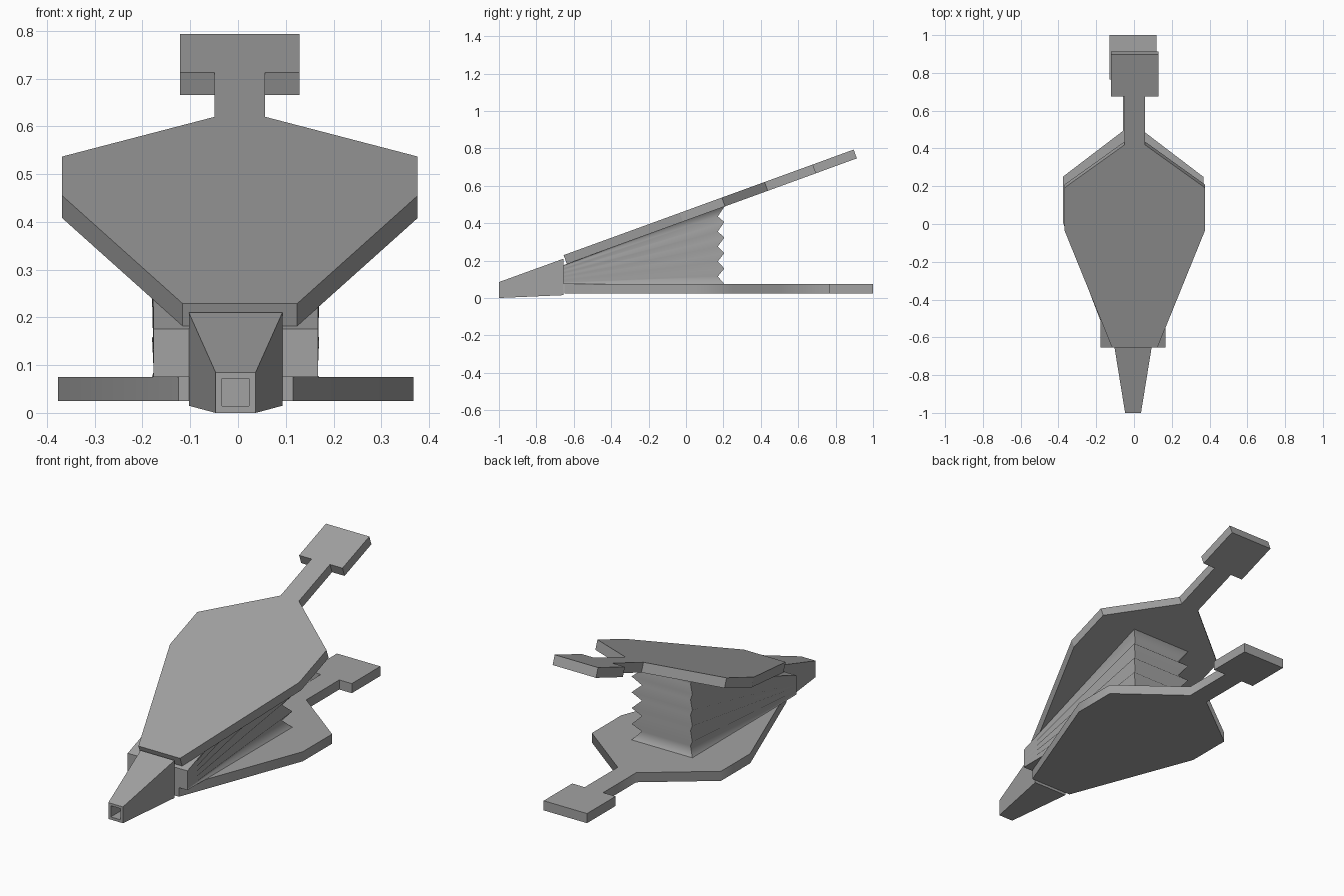
import bpy, bmesh, math
from mathutils import Matrix

if "Cube" in bpy.data.objects:
    bpy.data.objects.remove(bpy.data.objects["Cube"], do_unlink=True)

grey = bpy.data.materials.new("plain_grey")
grey.use_nodes = True
GREY = (0.36, 0.36, 0.36, 1)
grey.diffuse_color = GREY
grey.node_tree.nodes["Principled BSDF"].inputs["Base Color"].default_value = GREY

TILT = math.radians(20)


def finish(name, bm, angle=None):
    """Turn a bmesh into a named object, optionally smoothed by angle."""
    bmesh.ops.recalc_face_normals(bm, faces=bm.faces[:])
    mesh = bpy.data.meshes.new(name)
    bm.to_mesh(mesh)
    bm.free()
    mesh.materials.append(grey)
    if angle:
        mesh.polygons.foreach_set("use_smooth", [True] * len(mesh.polygons))
        mesh.set_sharp_from_angle(angle=math.radians(angle))
    obj = bpy.data.objects.new(name, mesh)
    bpy.context.collection.objects.link(obj)
    return obj


def board(name, placement, angle=None):
    """Paddle-shaped board: half outline (half width, length) mirrored and extruded."""
    half = [(0.12, 0), (0.372, 0.66), (0.372, 0.9), (0.053, 1.143),
            (0.053, 1.415), (0.125, 1.415), (0.125, 1.65)]
    outline = half + [(-x, y) for x, y in reversed(half)]
    bm = bmesh.new()
    face = bm.faces.new([bm.verts.new((x, y, 0)) for x, y in outline])
    top = bmesh.ops.extrude_face_region(bm, geom=[face])["geom"]
    bmesh.ops.translate(bm, vec=(0, 0, 0.05),
                        verts=[v for v in top if isinstance(v, bmesh.types.BMVert)])
    bmesh.ops.transform(bm, matrix=placement, verts=bm.verts[:])
    return finish(name, bm, angle)


# Two boards of the same shape, the upper one tilted open
board("lower_board", Matrix.Translation((-0.005, -0.65, 0.025)), 60)
board("upper_board",
      Matrix.Translation((0.004, -0.637, 0.182)) @ Matrix.Rotation(TILT, 4, "X"))


def loft(bm, rings):
    """Join matching rings of points with quads and return their vertices."""
    loops = [[bm.verts.new(p) for p in ring] for ring in rings]
    for a, b in zip(loops, loops[1:]):
        for i in range(len(a)):
            j = (i + 1) % len(a)
            bm.faces.new((a[i], a[j], b[j], b[i]))
    return loops


# Pleated bag: folds fan out from the flat front to the deep back
def pleat_ring(i, count):
    depth = 0.035 * (i % 2)
    x, back = 0.175 - depth, 0.205 - depth
    ring = []
    for px, py in ((-0.172, -0.655), (0.172, -0.655), (x, back), (-x, back)):
        ceiling = 0.182 + math.tan(TILT) * (py + 0.637)
        ring.append((px - 0.005, py, 0.075 + (ceiling - 0.075) * i / count))
    return ring


PLEATS = 5
bm = bmesh.new()
loops = loft(bm, [pleat_ring(i, 2 * PLEATS) for i in range(2 * PLEATS + 1)])
bm.faces.new(loops[0])
bm.faces.new(loops[-1])
for f in bm.faces:
    f.smooth = True
folds = {v for loop in loops[1:-1] for v in loop}
ring_of = {v: i for i, loop in enumerate(loops) for v in loop}
for e in bm.edges:
    a, b = e.verts
    e.smooth = ring_of[a] == ring_of[b] and a in folds
finish("pleated_bag", bm)


# Tapered nozzle with a square recess in its tip
def rect(y, half, low, high):
    return [(sx * half - 0.005, y, z)
            for sx, z in ((-1, low), (1, low), (1, high), (-1, high))]


bm = bmesh.new()
loops = loft(bm, [rect(-0.655, 0.098, 0.015, 0.21),
                  rect(-1, 0.042, 0, 0.085),
                  rect(-1, 0.028, 0.014, 0.072),
                  rect(-0.9, 0.028, 0.014, 0.072)])
bm.faces.new(loops[0])
bm.faces.new(loops[-1])
finish("nozzle", bm)
